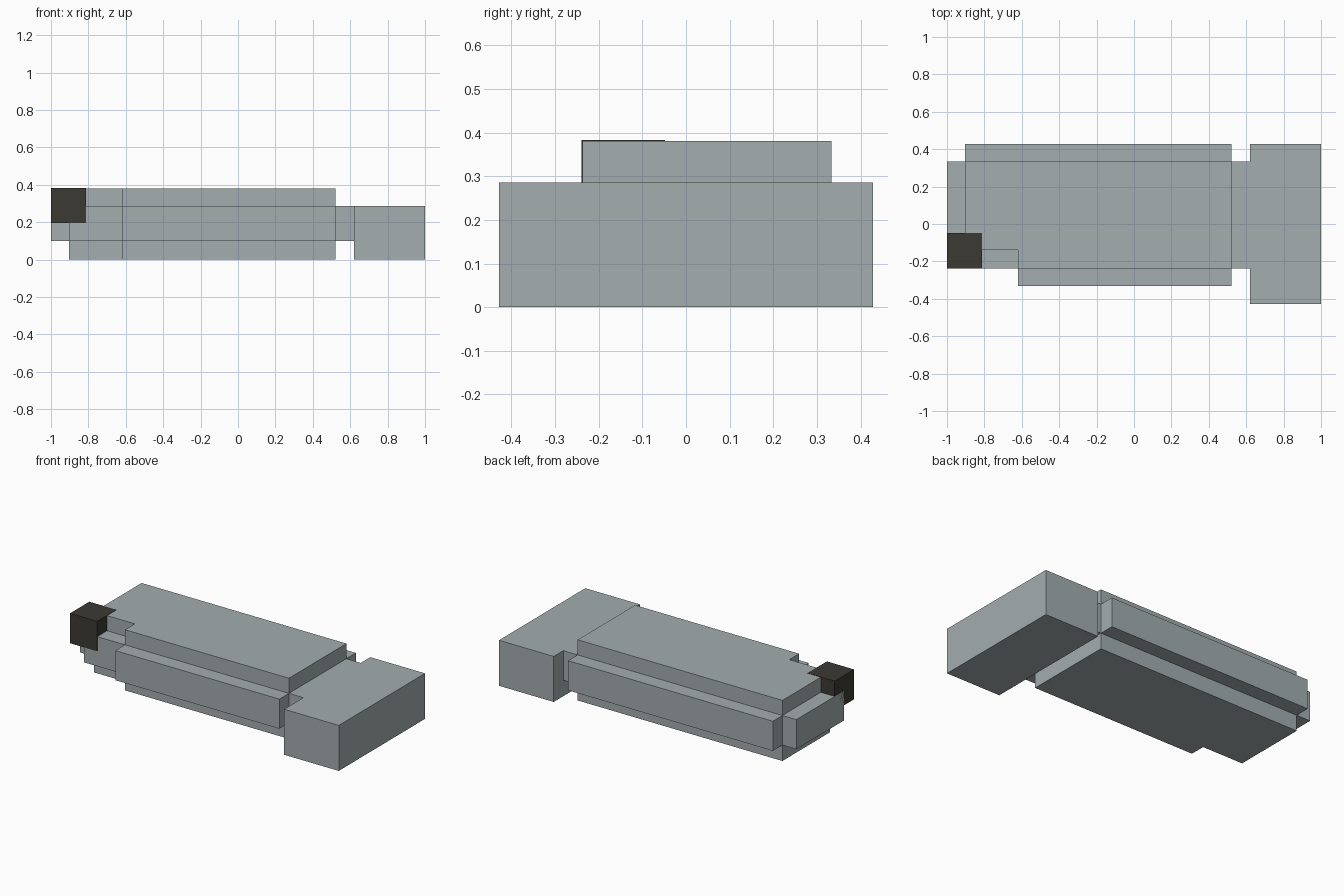
import bpy
import bmesh

cube = bpy.data.objects.get("Cube")
if cube:
    bpy.data.objects.remove(cube, do_unlink=True)


def make_material(name, rgb):
    mat = bpy.data.materials.new(name)
    mat.use_nodes = True
    mat.diffuse_color = (*rgb, 1)
    mat.node_tree.nodes["Principled BSDF"].inputs["Base Color"].default_value = (*rgb, 1)
    return mat


def slab(name, outline, bottom, top, mat):
    """Extrude a counter-clockwise footprint between two heights."""
    bm = bmesh.new()
    face = bm.faces.new([bm.verts.new((x, y, bottom)) for x, y in outline])
    ext = bmesh.ops.extrude_face_region(bm, geom=[face], use_keep_orig=True)
    verts = [v for v in ext["geom"] if isinstance(v, bmesh.types.BMVert)]
    bmesh.ops.translate(bm, verts=verts, vec=(0, 0, top - bottom))
    bmesh.ops.recalc_face_normals(bm, faces=bm.faces)
    mesh = bpy.data.meshes.new(name)
    bm.to_mesh(mesh)
    bm.free()
    mesh.materials.append(mat)
    obj = bpy.data.objects.new(name, mesh)
    bpy.context.collection.objects.link(obj)
    return obj


def rect(x0, x1, y0, y1):
    return [(x0, y0), (x1, y0), (x1, y1), (x0, y1)]


grey = make_material("blue_grey", (0.371, 0.418, 0.429))
dark = make_material("charcoal", (0.044, 0.042, 0.034))

# Plan lines shared by the layers
LEFT, INNER, NOTCH, RIGHT, NECK = -1.0, -0.903, -0.62, 0.52, 0.62
FRONT, STEP, BACK, SIDE = -0.237, -0.14, 0.333, 0.428
BAND_LOW, BAND_HIGH, TOP = 0.1, 0.286, 0.381

core = [(INNER, STEP), (NOTCH, STEP), (NOTCH, FRONT),
        (RIGHT, FRONT), (RIGHT, BACK), (INNER, BACK)]
band = [(INNER, FRONT), (NOTCH, FRONT), (NOTCH, -0.332), (RIGHT, -0.332),
        (RIGHT, FRONT), (NECK, FRONT), (NECK, BACK), (RIGHT, BACK),
        (RIGHT, SIDE), (INNER, SIDE), (INNER, BACK), (LEFT, BACK),
        (LEFT, STEP), (INNER, STEP)]

# Stacked body: base, wide middle band with neck, raised top
slab("body_base", core, 0, BAND_LOW, grey)
slab("body_band", band, BAND_LOW, BAND_HIGH, grey)
slab("body_top", core, BAND_HIGH, TOP, grey)

# Wide end block
slab("end_block", rect(NECK, 1.0, -SIDE, SIDE), 0, BAND_HIGH, grey)

# Dark corner cube, slightly proud of the body
slab("corner_cube", rect(LEFT, -0.812, FRONT - 0.002, -0.048), 0.195, TOP + 0.002, dark)
